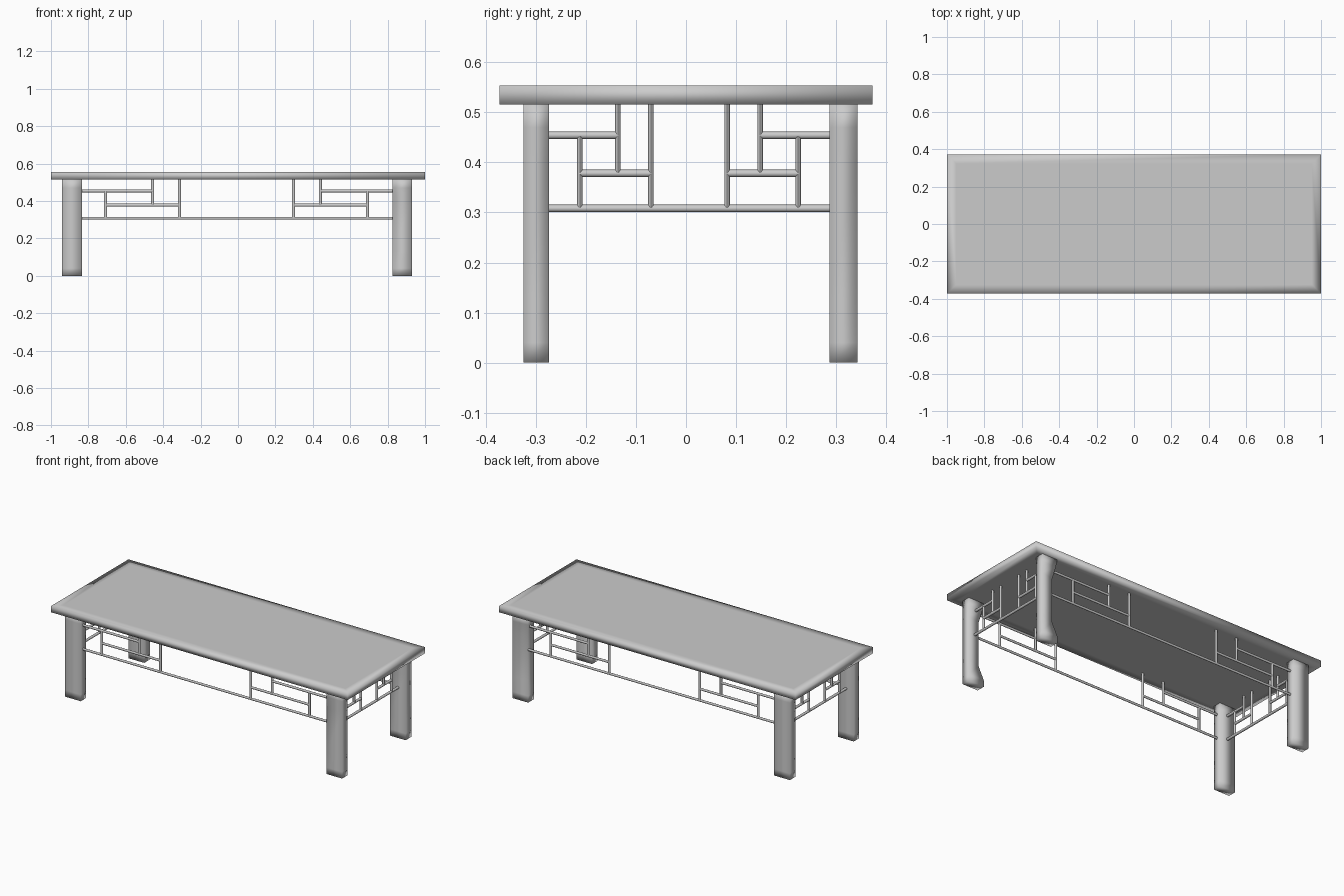
import bpy
import bmesh
from mathutils import Vector

cube = bpy.data.objects.get("Cube")
if cube:
    bpy.data.objects.remove(cube)

# Single grey finish
grey = bpy.data.materials.new("plain grey")
grey.use_nodes = True
colour = (0.6, 0.6, 0.6, 1)
grey.diffuse_color = colour
grey.node_tree.nodes["Principled BSDF"].inputs["Base Color"].default_value = colour


def finish(bm, name, angle=None):
    bmesh.ops.recalc_face_normals(bm, faces=bm.faces[:])
    mesh = bpy.data.meshes.new(name)
    bm.to_mesh(mesh)
    bm.free()
    mesh.materials.append(grey)
    obj = bpy.data.objects.new(name, mesh)
    bpy.context.collection.objects.link(obj)
    bpy.ops.object.select_all(action="DESELECT")
    obj.select_set(True)
    bpy.context.view_layer.objects.active = obj
    if angle is None:
        bpy.ops.object.shade_smooth()
    else:
        bpy.ops.object.shade_smooth_by_angle(angle=angle)
    return obj


# Table top: slab with softly shaded borders above and below
bm = bmesh.new()
bmesh.ops.create_cube(bm, size=1)
for v in bm.verts:
    v.co = Vector((v.co.x * 2, v.co.y * 0.745, 0.535 + v.co.z * 0.038))
bm.normal_update()
flat = [f for f in bm.faces if abs(f.normal.z) > 0.9]
bmesh.ops.inset_individual(bm, faces=flat, thickness=0.07)
finish(bm, "table_top")


# Legs: slabs in stacked rings, with an optional hollow worn into one corner
def add_leg(name, x0, x1, y0, y1, worn):
    bm = bmesh.new()
    rings = []
    for z, hollow in ((0, 0), (0.04, 0), (0.13, 1), (0.4, 1), (0.47, 0.3), (0.52, 0)):
        cut = 0.02 * hollow if worn else 0
        corners = ((x0, y0), (x1, y0), (x1, y1), (x0 + cut, y1 - cut))
        rings.append([bm.verts.new((x, y, z)) for x, y in corners])
    for low, high in zip(rings, rings[1:]):
        for i in range(4):
            j = (i + 1) % 4
            bm.faces.new((low[i], low[j], high[j], high[i]))
    bm.faces.new(rings[0])
    bm.faces.new(rings[-1])
    finish(bm, name)


for end, x0, x1 in (("right", -0.94, -0.833), ("left", 0.825, 0.93)):
    add_leg("front_leg_" + end, x0, x1, -0.325, -0.274, end == "left")
    add_leg("back_leg_" + end, x0, x1, 0.287, 0.342, end == "left")


# Round bars, slightly oval in section
def add_bar(bm, start, end):
    start, end = Vector(start), Vector(end)
    axis = end - start
    turn = axis.to_track_quat("Z", "Y")
    made = bmesh.ops.create_cone(bm, cap_ends=True, segments=12, radius1=1,
                                 radius2=1, depth=axis.length)
    for v in made["verts"]:
        along = axis.normalized() * v.co.z
        ring = turn @ Vector((v.co.x, v.co.y, 0))
        oval = Vector((ring.x * 0.008, ring.y * 0.0055, ring.z * 0.0075))
        v.co = (start + end) / 2 + along + oval


# Lattice panel: long rail with a mirrored stepped pattern at each end
def add_panel(name, place, middle, post, inner, centre, outer):
    bm = bmesh.new()
    low, mid, high, top = 0.308, 0.378, 0.454, 0.52

    def bar(u0, z0, u1, z1):
        add_bar(bm, place(middle + u0, z0), place(middle + u1, z1))

    bar(-post, low, post, low)
    for s in (-1, 1):
        bar(s * centre, high, s * post, high)
        bar(s * inner, mid, s * outer, mid)
        bar(s * inner, low, s * inner, top)
        bar(s * centre, mid, s * centre, top)
        bar(s * outer, low, s * outer, high)
    finish(bm, name, 0.7)


for side, y in (("front", -0.3), ("back", 0.314)):
    add_panel(side + "_lattice", lambda u, z, y=y: (u, y, z),
              -0.008, 0.85, 0.305, 0.448, 0.7)
for side, x in (("right", -0.886), ("left", 0.878)):
    add_panel(side + "_lattice", lambda u, z, x=x: (x, u, z),
              0.006, 0.29, 0.076, 0.142, 0.218)
